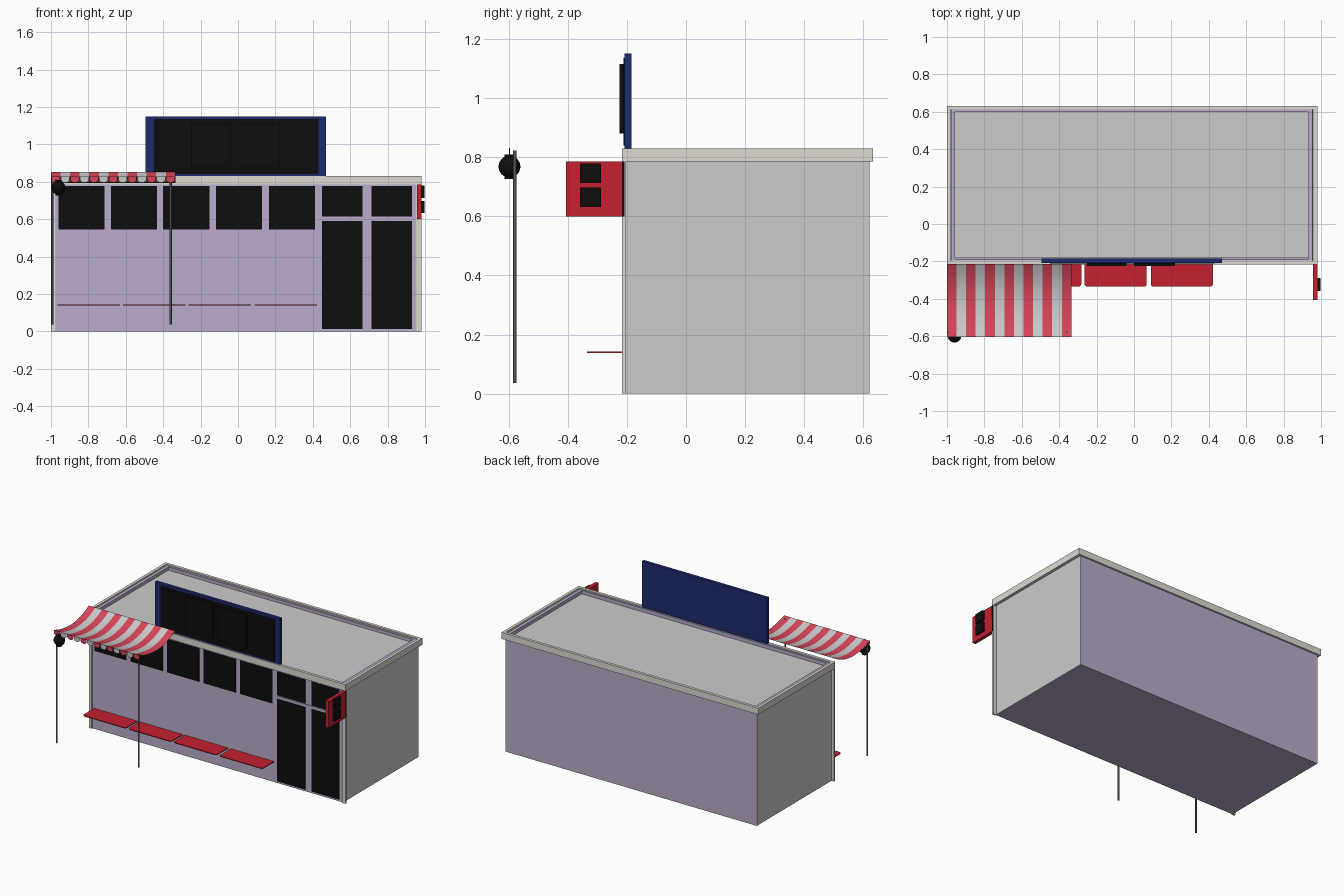
import bpy, bmesh, math
from mathutils import Matrix, Vector

if "Cube" in bpy.data.objects:
    bpy.data.objects.remove(bpy.data.objects["Cube"])


def mat(name, r, g, b):
    m = bpy.data.materials.new(name)
    m.diffuse_color = (r, g, b, 1)
    m.use_nodes = True
    m.node_tree.nodes["Principled BSDF"].inputs["Base Color"].default_value = m.diffuse_color
    return m


LILAC = mat("lilac", 0.49, 0.41, 0.60)
BEIGE = mat("beige", 0.72, 0.70, 0.64)
BLACK = mat("black", 0.004, 0.004, 0.004)
BLUE = mat("blue", 0.012, 0.025, 0.16)
RED = mat("red", 0.56, 0.015, 0.03)
ROSE = mat("awning_red", 0.68, 0.06, 0.10)
STEEL = mat("steel", 0.09, 0.09, 0.09)
PALE = mat("awning_pale", 0.55, 0.55, 0.55)


def finish(name, bm, *mats):
    me = bpy.data.meshes.new(name)
    bm.to_mesh(me)
    bm.free()
    for m in mats:
        if m:
            me.materials.append(m)
    ob = bpy.data.objects.new(name, me)
    bpy.context.collection.objects.link(ob)
    return ob


def boxes(name, spans, m=None):
    """One object from boxes given as (x0, x1, y0, y1, z0, z1)."""
    bm = bmesh.new()
    for x0, x1, y0, y1, z0, z1 in spans:
        M = (Matrix.Translation(((x0 + x1) / 2, (y0 + y1) / 2, (z0 + z1) / 2))
             @ Matrix.Diagonal((x1 - x0, y1 - y0, z1 - z0, 1)))
        bmesh.ops.create_cube(bm, size=1, matrix=M)
    return finish(name, bm, m)


def ring(name, x0, x1, y0, y1, z0, z1, w, m=None):
    """Rectangular band of wall thickness w."""
    return boxes(name, [(x0, x1, y0, y0 + w, z0, z1), (x0, x1, y1 - w, y1, z0, z1),
                        (x0, x0 + w, y0 + w, y1 - w, z0, z1),
                        (x1 - w, x1, y0 + w, y1 - w, z0, z1)], m)


# shop body, grey side walls, recessed roof
F = -0.208
boxes("shop_body", [(-0.975, 0.952, F, 0.62, 0, 0.79)], LILAC)
for name, x in (("left_wall", -0.98), ("right_wall", 0.952)):
    boxes(name, [(x, x + 0.005, F, 0.62, 0, 0.79)])
boxes("roof_deck", [(-0.958, 0.932, -0.182, 0.602, 0.79, 0.80)])
ring("roof_parapet", -0.978, 0.955, F, 0.62, 0.79, 0.822, 0.022, LILAC)
ring("roof_trim", -1.0, 0.98, -0.216, 0.632, 0.785, 0.83, 0.02, BEIGE)
boxes("corner_posts", [(-1.0, -0.978, -0.216, -0.203, 0, 0.785),
                       (0.955, 0.98, -0.216, -0.203, 0, 0.785)], BEIGE)

# windows and doors
boxes("windows", [(x, x + 0.247, F - 0.003, F + 0.003, 0.545, 0.778)
                  for x in (-0.96, -0.68, -0.40, -0.118, 0.165)], BLACK)
boxes("doors", [(x, x + 0.215, F - 0.003, F + 0.003, z0, z1)
                for x in (0.45, 0.715) for z0, z1 in ((0.012, 0.59), (0.613, 0.778))], BLACK)
boxes("door_transom", [(0.45, 0.93, F - 0.004, F + 0.003, 0.59, 0.608)], LILAC)

# bench shelves with rounded corners
for i, x in enumerate((-0.965, -0.615, -0.265, 0.09)):
    b = boxes("bench_%d" % (i + 1), [(x, x + 0.333, -0.335, F, 0.137, 0.143)], RED)
    bm = bmesh.new()
    bm.from_mesh(b.data)
    edges = [e for e in bm.edges if abs(e.verts[0].co.z - e.verts[1].co.z) > 0.003
             and e.verts[0].co.y < -0.3]
    bmesh.ops.bevel(bm, geom=edges, offset=0.015, segments=3, affect='EDGES', profile=0.5)
    bm.to_mesh(b.data)
    bm.free()

# roof sign: blue board, black face, two plain raised blocks
boxes("sign_board", [(-0.495, 0.47, -0.208, -0.185, 0.83, 1.15)], BLUE)
boxes("sign_face", [(-0.45, 0.43, -0.211, -0.207, 0.84, 1.135)], BLACK)
boxes("sign_blocks", [(-0.25, -0.04, -0.225, -0.21, 0.88, 1.115),
                      (0.0, 0.22, -0.225, -0.21, 0.88, 1.115)], BLACK)

# projecting side sign
boxes("side_sign", [(0.957, 0.982, -0.405, -0.216, 0.6, 0.785)], RED)
boxes("side_sign_mount", [(0.957, 0.982, -0.218, -0.208, 0.6, 0.785)], BLACK)
boxes("side_sign_blocks", [(0.982, 0.998, -0.358, -0.288, z, z + 0.066)
                           for z in (0.632, 0.713)], BLACK)

# striped sagging awning: open sheet swept along x
N, X0, X1 = 13, -1.0, -0.335
W = (X1 - X0) / N
prof = [(-0.215, 0.852), (-0.26, 0.828), (-0.31, 0.810), (-0.36, 0.799), (-0.41, 0.794),
        (-0.46, 0.796), (-0.51, 0.803), (-0.56, 0.814), (-0.603, 0.828)]
bm = bmesh.new()
cols = [[bm.verts.new((X0 + i * W, y, z)) for y, z in prof] for i in range(N + 1)]
for i in range(N):
    for j in range(len(prof) - 1):
        f = bm.faces.new((cols[i][j], cols[i][j + 1], cols[i + 1][j + 1], cols[i + 1][j]))
        f.material_index = i % 2
        f.smooth = True
finish("awning", bm, ROSE, PALE)

# scalloped valance along the front edge
bm = bmesh.new()
for i in range(N):
    cx = X0 + (i + 0.5) * W
    r = W * 0.46
    pts = [(cx - r, 0.828)]
    pts += [(cx - r * math.cos(t * math.pi / 6), 0.812 - 0.017 * math.sin(t * math.pi / 6))
            for t in range(7)]
    pts += [(cx + r, 0.828)]
    f = bm.faces.new([bm.verts.new((x, -0.603, z)) for x, z in pts])
    f.material_index = i % 2
finish("awning_valance", bm, ROSE, PALE)

# awning poles
bm = bmesh.new()
for x in (-0.993, -0.36):
    bmesh.ops.create_cone(bm, cap_ends=True, segments=12, radius1=0.006, radius2=0.006,
                          depth=0.787, matrix=Matrix.Translation((x, -0.579, 0.429)))
for f in bm.faces:
    f.smooth = len(f.verts) == 4
finish("awning_poles", bm, STEEL)

# round lantern with end caps and a hanger
c = Vector((-0.96, -0.597, 0.768))
bm = bmesh.new()
bmesh.ops.create_uvsphere(bm, u_segments=20, v_segments=12, radius=0.037,
                          matrix=Matrix.Translation(c))
for dz, r, h in ((0.036, 0.017, 0.01), (-0.036, 0.017, 0.01), (0.048, 0.002, 0.03)):
    bmesh.ops.create_cone(bm, cap_ends=True, segments=16, radius1=r, radius2=r, depth=h,
                          matrix=Matrix.Translation(c + Vector((0, 0, dz))))
for f in bm.faces:
    f.smooth = len(f.verts) <= 4
finish("lantern", bm, BLACK)
